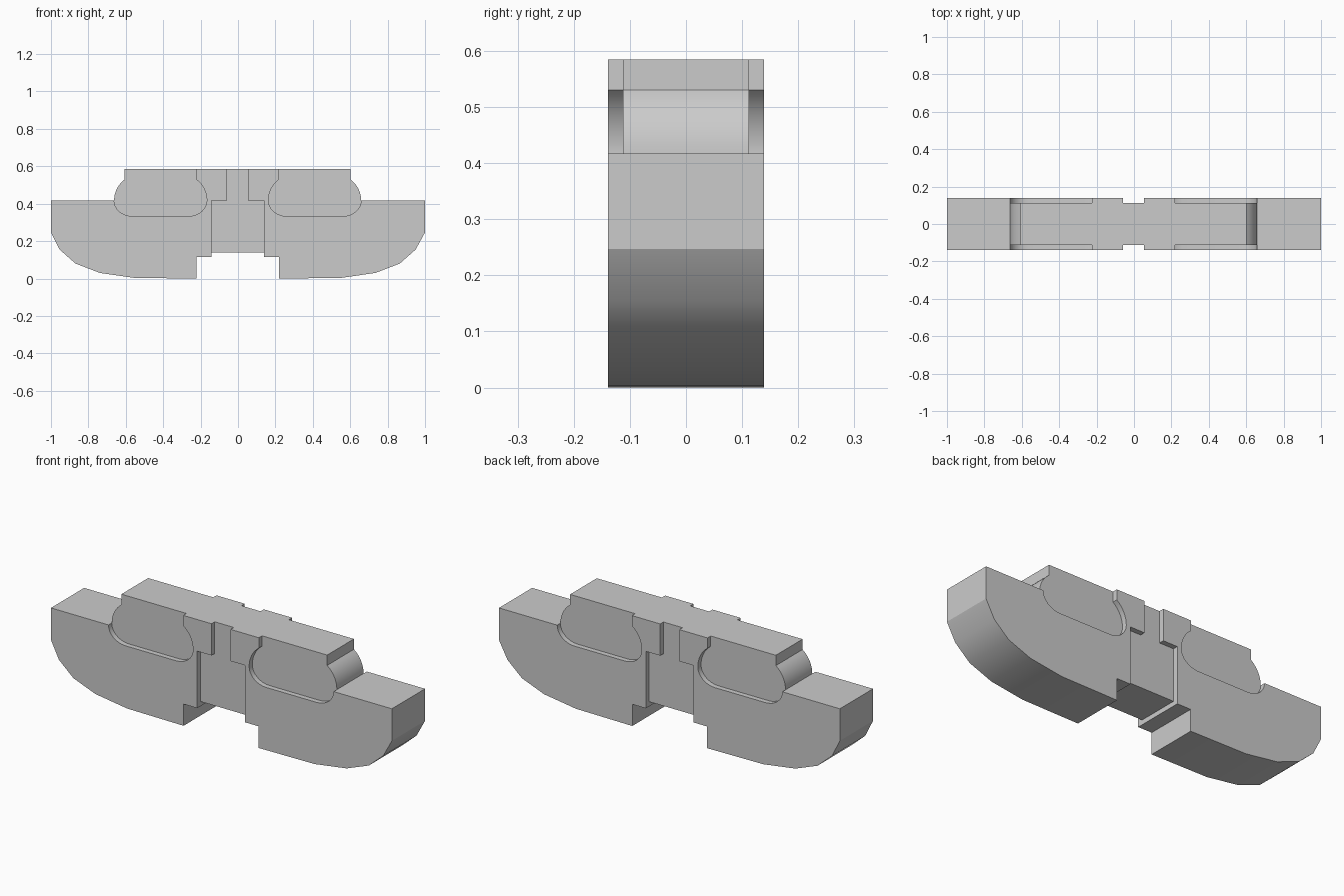
import bpy, bmesh, math

if "Cube" in bpy.data.objects:
    bpy.data.objects.remove(bpy.data.objects["Cube"])

HALF_Y, CORE_Y = 0.139, 0.112      # full and recessed half thickness
TOP, DECK = 0.585, 0.417           # crown height and shoulder height
POCKET_X, SHIFT = 0.4125, -0.002   # pocket centre, slight offset of inner details


def add_prism(bm, profile, y0, y1):
    """Extrude a closed x-z profile from y0 to y1."""
    face = bm.faces.new([bm.verts.new((x, y0, z)) for x, z in profile])
    ext = bmesh.ops.extrude_face_region(bm, geom=[face])
    verts = [v for v in ext["geom"] if isinstance(v, bmesh.types.BMVert)]
    bmesh.ops.translate(bm, verts=verts, vec=(0, y1 - y0, 0))


def make_object(name, prisms):
    bm = bmesh.new()
    for p in prisms:
        add_prism(bm, *p)
    bmesh.ops.recalc_face_normals(bm, faces=bm.faces)
    mesh = bpy.data.meshes.new(name)
    bm.to_mesh(mesh)
    bm.free()
    obj = bpy.data.objects.new(name, mesh)
    bpy.context.collection.objects.link(obj)
    return obj


def mirrored(half):
    return half + [(-x, z) for x, z in reversed(half)]


def place(profile):
    """Shift everything except the outer tips."""
    return [(x if abs(x) > 0.99 else x + SHIFT, z) for x, z in profile]


# Pocket side curve, relative to its centre: neck arc, then rounded bottom corner
R, BULGE = 0.1406, 0.248
start = math.asin((0.53 - DECK) / R)
neck = [(BULGE - R + R * math.cos(start * (1 - i / 8)),
         DECK + R * math.sin(start * (1 - i / 8))) for i in range(8)]
neck.append((BULGE, DECK))
corner = [(BULGE - 0.1 + 0.1 * math.cos(math.pi / 2 * i / 8),
           DECK - 0.084 * math.sin(math.pi / 2 * i / 8)) for i in range(1, 9)]

# Body outline: stepped underside notch, faceted hull, shoulder, bulging crown
hull = [(0.14, 0.14), (0.14, 0.115), (0.22, 0.115), (0.22, 0), (0.55, 0.003),
        (0.737, 0.03), (0.867, 0.08), (0.952, 0.155), (1, 0.247), (1, DECK)]
crown = [(POCKET_X + x, z) for x, z in reversed(neck)]
crown.append((crown[-1][0], TOP))
body = make_object("body", [(place(mirrored(hull + crown)), -HALF_Y, HALF_Y)])

# Recess cutters: two rounded pockets and the T-shaped centre channel per face
inner = [(-x, z) for x, z in neck + corner]
pocket = ([(inner[0][0], 0.65)] + inner + list(reversed(corner)) +
          [(BULGE, DECK), (0.3, 0.46), (0.3, 0.65)])
pocket = [(POCKET_X + x, z) for x, z in pocket]
channel = mirrored([(0.1, 0.08), (0.14, 0.14), (0.14, DECK), (0.056, DECK), (0.056, 0.65)])
cuts = []
for s in (-1, 1):
    for shape in (pocket, [(-x, z) for x, z in pocket], channel):
        cuts.append((place(shape), s * CORE_Y, s * 0.2))
cutter = make_object("recess_cutter", cuts)
cutter.hide_render = True

# Carve the recesses
bpy.context.view_layer.objects.active = body
body.select_set(True)
mod = body.modifiers.new("recesses", 'BOOLEAN')
mod.operation = 'DIFFERENCE'
mod.solver = 'EXACT'
mod.object = cutter
bpy.ops.object.modifier_apply(modifier=mod.name)
bpy.data.objects.remove(cutter)
bpy.ops.object.shade_smooth_by_angle(angle=math.radians(21))
